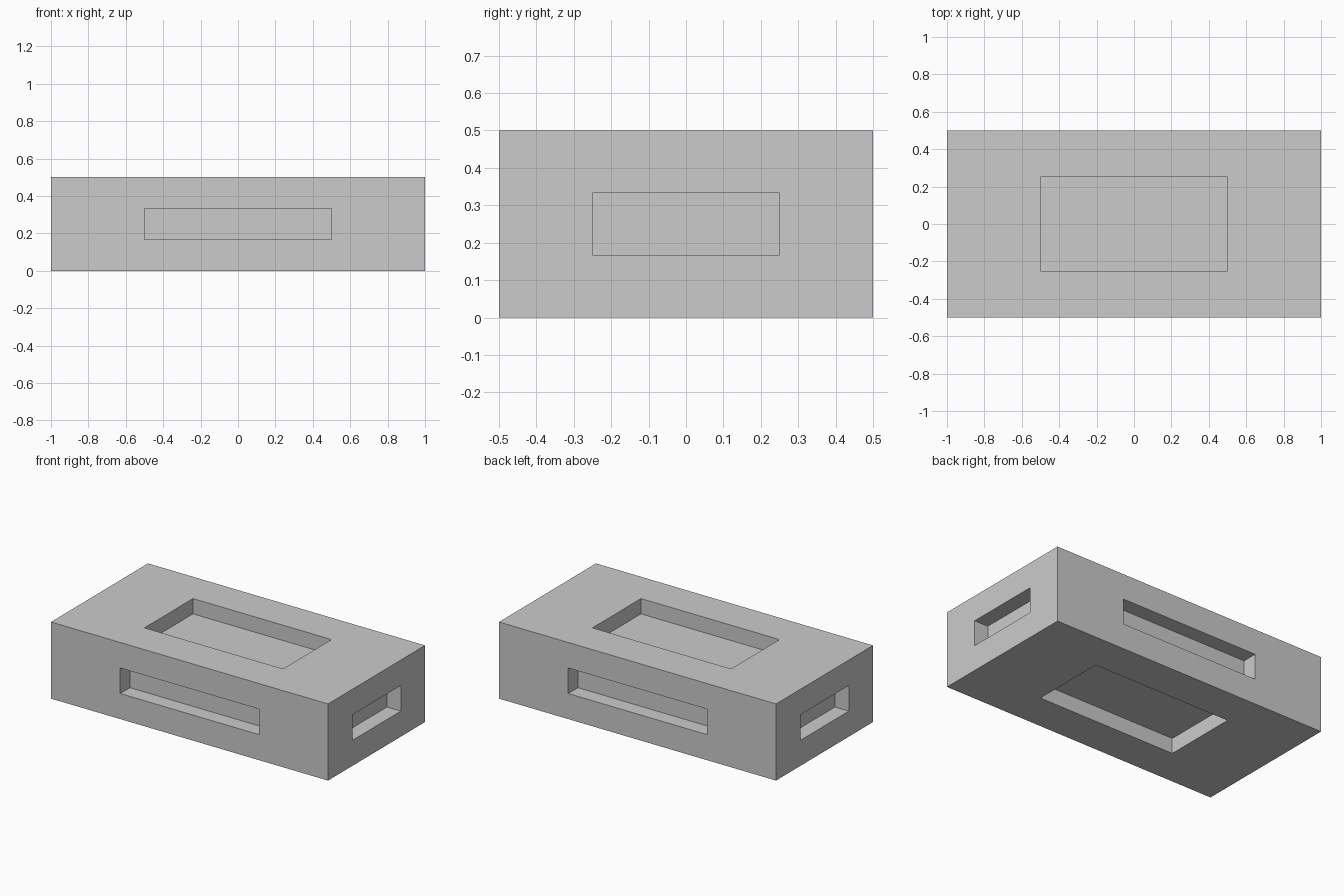
import bpy, bmesh
from mathutils import Vector

if "Cube" in bpy.data.objects:
    bpy.data.objects.remove(bpy.data.objects["Cube"])

SIZE = Vector((2.0, 1.0, 0.5))        # overall block
CENTRE = Vector((0, 0, 0.25))
OPENING = Vector((0.5, 0.5, 1 / 3))   # opening size relative to the block, per axis
DEPTH = 0.1                           # pocket depth

bm = bmesh.new()

# Solid block
bmesh.ops.create_cube(bm, size=1)
for v in bm.verts:
    v.co = Vector(a * b for a, b in zip(v.co, SIZE)) + CENTRE
bm.normal_update()

# One rectangular pocket sunk into each of the six sides
for side in list(bm.faces):
    normal = side.normal.copy()
    axis = max(range(3), key=lambda i: abs(normal[i]))

    # frame around the opening
    opening = bmesh.ops.extrude_discrete_faces(bm, faces=[side])["faces"][0]
    for v in opening.verts:
        for i in range(3):
            if i != axis:
                v.co[i] = CENTRE[i] + (v.co[i] - CENTRE[i]) * OPENING[i]

    # pocket walls and floor
    floor = bmesh.ops.extrude_discrete_faces(bm, faces=[opening])["faces"][0]
    for v in floor.verts:
        v.co -= normal * DEPTH

bmesh.ops.recalc_face_normals(bm, faces=bm.faces)
mesh = bpy.data.meshes.new("recessed_block")
bm.to_mesh(mesh)
bm.free()
bpy.context.collection.objects.link(bpy.data.objects.new("recessed_block", mesh))
